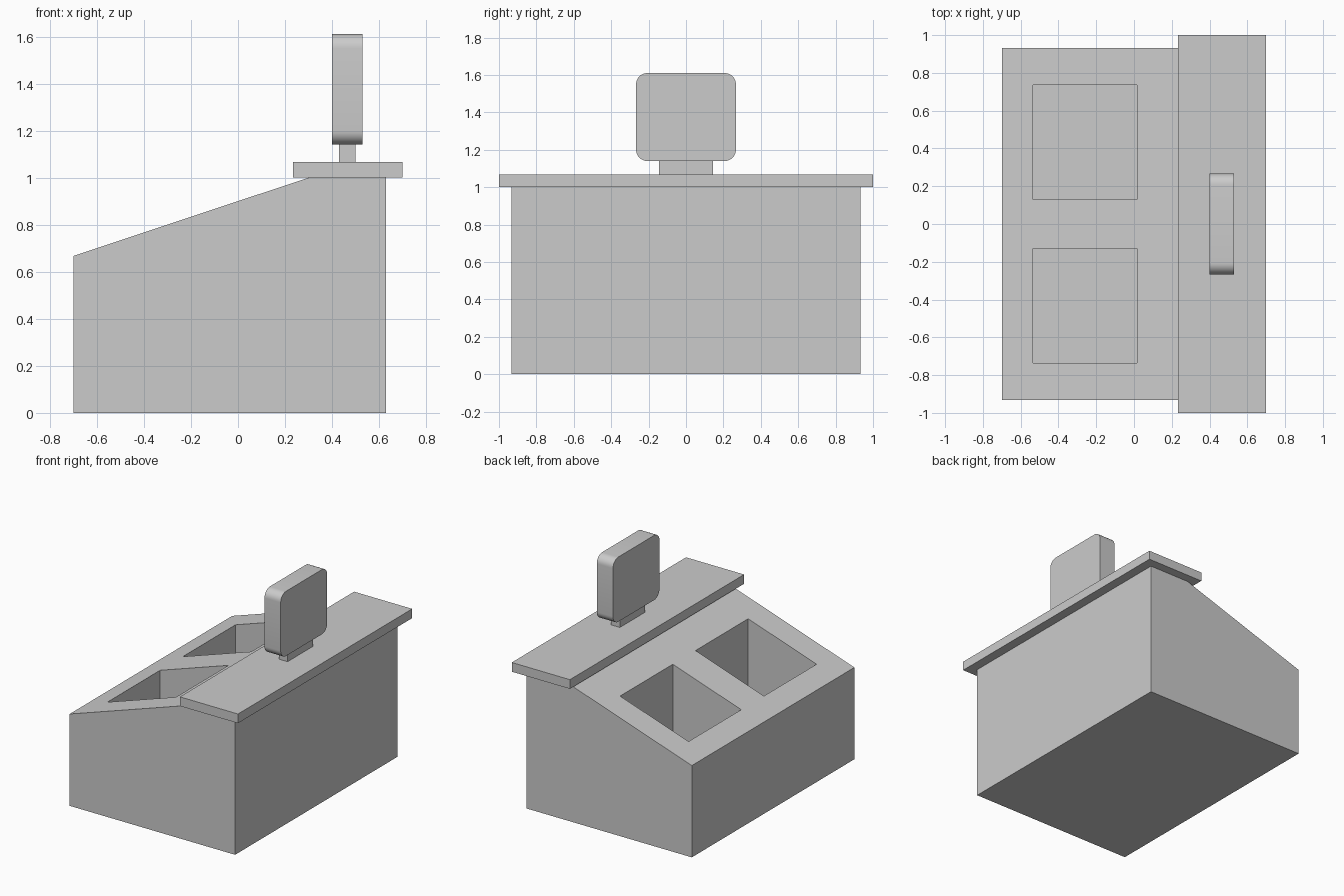
import bpy, bmesh

old = bpy.data.objects.get("Cube")
if old:
    bpy.data.objects.remove(old, do_unlink=True)

grey = bpy.data.materials.new("plain grey")
grey.use_nodes = True
COLOUR = (0.6, 0.6, 0.6, 1)
grey.diffuse_color = COLOUR
grey.node_tree.nodes["Principled BSDF"].inputs["Base Color"].default_value = COLOUR


def finish(name, bm):
    bmesh.ops.recalc_face_normals(bm, faces=bm.faces)
    mesh = bpy.data.meshes.new(name)
    bm.to_mesh(mesh)
    bm.free()
    mesh.materials.append(grey)
    obj = bpy.data.objects.new(name, mesh)
    bpy.context.collection.objects.link(obj)
    return obj


def activate(obj):
    bpy.ops.object.select_all(action='DESELECT')
    obj.select_set(True)
    bpy.context.view_layer.objects.active = obj


def box(name, x, y, z, radius=0):
    """Box between (min, max) pairs; radius rounds the edges running along x."""
    bm = bmesh.new()
    bmesh.ops.create_cube(bm, size=1)
    for v in bm.verts:
        v.co = [pair[c > 0] for pair, c in zip((x, y, z), v.co)]
    if radius:
        edges = [e for e in bm.edges
                 if abs(e.verts[0].co.x - e.verts[1].co.x) > 0.01]
        bmesh.ops.bevel(bm, geom=edges, offset=radius, offset_type='OFFSET',
                        segments=8, profile=0.5, affect='EDGES')
    return finish(name, bm)


# Counter body: sloped side profile extruded across its width
profile = [(-0.7, 0), (0.63, 0), (0.63, 1), (0.3, 1), (-0.7, 0.667)]
half_width = 0.933
bm = bmesh.new()
side = bm.faces.new([bm.verts.new((x, -half_width, z)) for x, z in profile])
ext = bmesh.ops.extrude_face_region(bm, geom=[side])
moved = [g for g in ext["geom"] if isinstance(g, bmesh.types.BMVert)]
bmesh.ops.translate(bm, verts=moved, vec=(0, 2 * half_width, 0))
body = finish("counter_body", bm)

# Two deep square bins sunk into the slope
for y in ((0.13, 0.735), (-0.735, -0.13)):
    cutter = box("bin_cutter", (-0.535, 0.015), y, (0.3, 1.3))
    cutter.hide_render = True
    cut = body.modifiers.new("bin", 'BOOLEAN')
    cut.operation = 'DIFFERENCE'
    cut.solver = 'EXACT'
    cut.object = cutter
    activate(body)
    bpy.ops.object.modifier_apply(modifier=cut.name)
    bpy.data.objects.remove(cutter, do_unlink=True)

# Service shelf along the high edge
box("counter_top", (0.233, 0.7), (-1, 1), (1, 1.067))

# Display on its short stand
box("screen_stand", (0.43, 0.5), (-0.145, 0.145), (1.067, 1.14))
screen = box("screen", (0.4, 0.53), (-0.267, 0.267), (1.14, 1.61), radius=0.06)
activate(screen)
bpy.ops.object.shade_smooth_by_angle()
